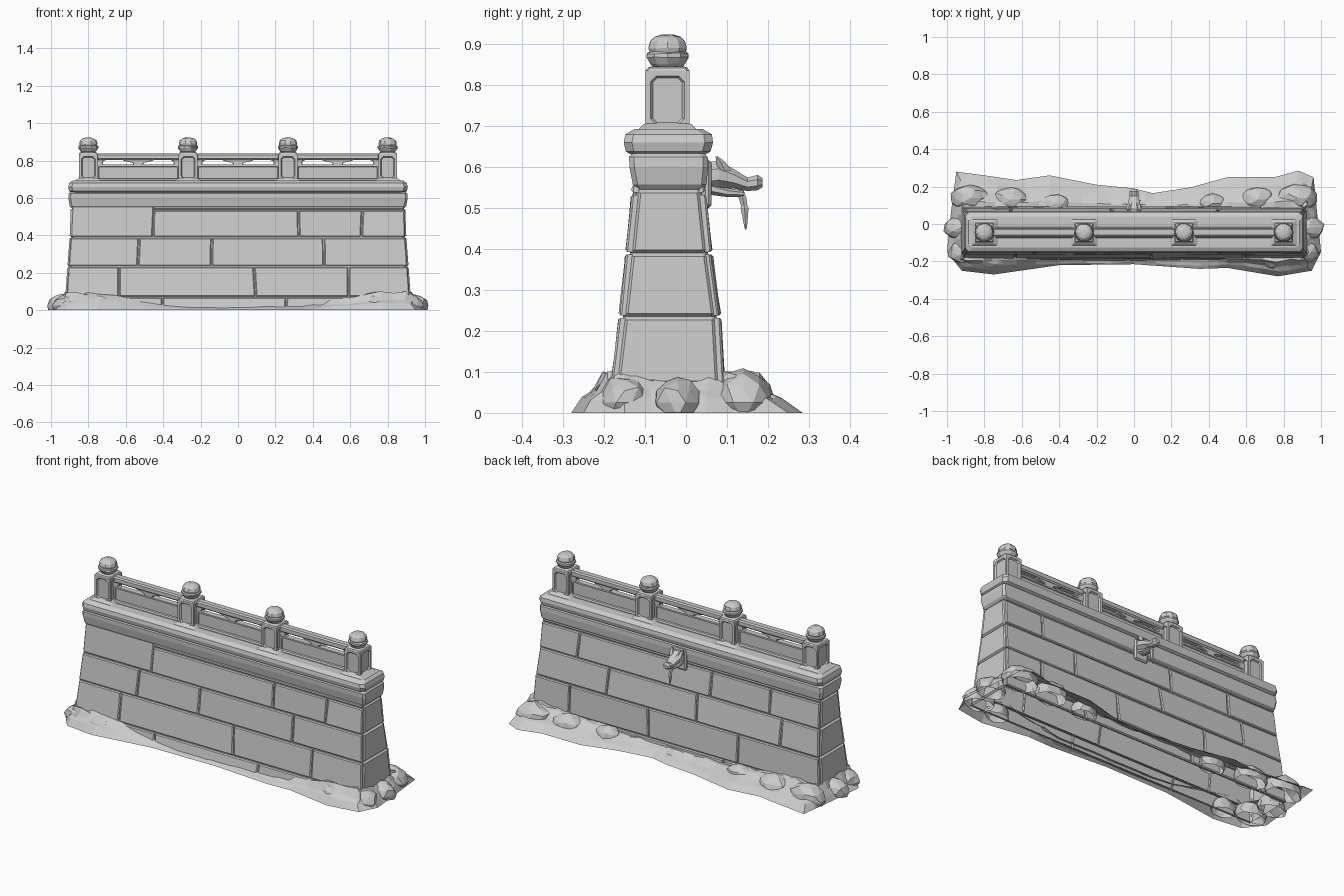
import bpy, bmesh, math, random
from mathutils import Vector

random.seed(4)
cube = bpy.data.objects.get("Cube")
if cube:
    bpy.data.objects.remove(cube, do_unlink=True)

stone = bpy.data.materials.new("grey stone")
stone.use_nodes = True
GREY = (0.6, 0.6, 0.6, 1)
stone.diffuse_color = GREY
stone.node_tree.nodes["Principled BSDF"].inputs["Base Color"].default_value = GREY

CY = -0.045                                   # railing centre line
POSTS = (-0.8, -0.267, 0.267, 0.8)


def jit(a):
    return random.uniform(-a, a)


def finish(bm, name):
    bmesh.ops.recalc_face_normals(bm, faces=bm.faces)
    me = bpy.data.meshes.new(name)
    bm.to_mesh(me)
    bm.free()
    me.materials.append(stone)
    ob = bpy.data.objects.new(name, me)
    bpy.context.collection.objects.link(ob)
    return ob


def loft(name, rings, start=True, end=True):
    """Skin a row of equal closed rings, with optional end caps."""
    bm = bmesh.new()
    loops = [[bm.verts.new(p) for p in r] for r in rings]
    n = len(loops[0])
    for a, b in zip(loops, loops[1:]):
        for i in range(n):
            j = (i + 1) % n
            bm.faces.new((a[i], a[j], b[j], b[i]))
    if start:
        bm.faces.new(loops[0])
    if end:
        bm.faces.new(loops[-1])
    return finish(bm, name)


def rect(hx, y0, y1, z, c=0.012, cx=0):
    """Horizontal rectangle with clipped corners."""
    return [(cx + x, y, z) for x, y in (
        (-hx + c, y0), (hx - c, y0), (hx, y0 + c), (hx, y1 - c),
        (hx - c, y1), (-hx + c, y1), (-hx, y1 - c), (-hx, y0 + c))]


def box(name, x0, x1, y0, y1, z0, z1, bevel=0.004, panel=0):
    """Bevelled box, optionally with sunk panels on front and back."""
    bm = bmesh.new()
    bmesh.ops.create_cube(bm, size=1)
    for v in bm.verts:
        v.co = ((x0 + x1) / 2 + v.co.x * (x1 - x0), (y0 + y1) / 2 + v.co.y * (y1 - y0),
                (z0 + z1) / 2 + v.co.z * (z1 - z0))
    if panel:
        sides = [f for f in bm.faces if abs(f.normal.y) > 0.9]
        bmesh.ops.inset_individual(bm, faces=sides, thickness=panel)
        bmesh.ops.inset_individual(bm, faces=sides, thickness=0.004, depth=-0.006)
    else:
        bmesh.ops.bevel(bm, geom=bm.edges[:], offset=bevel, segments=1, affect='EDGES')
    return finish(bm, name)


# Battered wall profile: height, half length, front y, back y
PROFILE = ((0, 0.93, -0.195, 0.097), (0.1, 0.921, -0.178, 0.091), (0.235, 0.912, -0.163, 0.084),
           (0.39, 0.9, -0.146, 0.063), (0.53, 0.895, -0.132, 0.048), (0.6, 0.89, -0.125, 0.045))


def wall_at(z):
    for a, b in zip(PROFILE, PROFILE[1:]):
        if z <= b[0]:
            t = (z - a[0]) / (b[0] - a[0])
            return [p + (q - p) * t for p, q in zip(a, b)][1:]


# Hollow core with a groove between courses
rings = []
COURSES = (0, 0.07, 0.235, 0.39, 0.545)
for z0, z1 in zip(COURSES, COURSES[1:]):
    for z, d in ((z0, 0.01), (z0 + 0.008, 0), (z1 - 0.008, 0), (z1, 0.01)):
        hx, f, b = wall_at(z)
        rings.append(rect(hx - d, f + 0.009, b - 0.009, z))
loft("wall_core", rings, start=False, end=False)


def block(name, side, z0, z1, left, right):
    """One facing block: left and right are (bottom x, top x)."""
    bm = bmesh.new()
    g = 0.003
    grid = {}
    for outer in (0, 1):
        for k, z in enumerate((z0 + g, z1 - g)):
            hx, f, b = wall_at(z)
            y = (f if side < 0 else b) - side * (0 if outer else 0.016)
            for s, x in ((0, left[k] + g), (1, right[k] - g)):
                x = max(-hx + 0.006, min(hx - 0.006, x))
                grid[outer, k, s] = bm.verts.new((x, y + (jit(0.003) if outer else 0), z))
    face = [grid[1, 0, 0], grid[1, 0, 1], grid[1, 1, 1], grid[1, 1, 0]]
    back = [grid[0, 0, 0], grid[0, 0, 1], grid[0, 1, 1], grid[0, 1, 0]]
    front = bm.faces.new(face)
    for i in range(4):
        j = (i + 1) % 4
        bm.faces.new((face[i], face[j], back[j], back[i]))
    bmesh.ops.bevel(bm, geom=front.edges[:], offset=0.005, segments=1, affect='EDGES')
    finish(bm, name)


# Facing blocks: bottom, top, joint positions
FRONT = ((0, 0.07, (-1, -0.4, 0.26, 1)), (0.07, 0.235, (-1, -0.64, 0.09, 0.59, 1)),
         (0.235, 0.39, (-1, -0.53, -0.14, 0.46, 1)), (0.39, 0.56, (-1, -0.45)),
         (0.39, 0.535, (-0.45, 0.32, 0.66, 1)), (0.535, 0.56, (-0.45, 1)))
BACK = ((0, 0.07, (-1, -0.3, 0.4, 1)), (0.07, 0.235, (-1, -0.39, 0.18, 0.69, 1)),
        (0.235, 0.39, (-1, -0.66, -0.12, 0.45, 1)),
        (0.39, 0.535, (-1, -0.58, -0.2, 0.65, 1)), (0.535, 0.56, (-1, 1)))
for label, side, courses in (("front", -1, FRONT), ("back", 1, BACK)):
    for z0, z1, xs in courses:
        joints = [(x + jit(0.006), x + jit(0.006)) for x in xs]
        for a, b in zip(joints, joints[1:]):
            block(label + "_block", side, z0, z1, a, b)

# Cornice and coping
loft("cornice", [rect(*r) for r in (
    (0.888, -0.122, 0.042, 0.545), (0.9, -0.13, 0.05, 0.558), (0.907, -0.138, 0.054, 0.6),
    (0.905, -0.139, 0.053, 0.625), (0.895, -0.128, 0.043, 0.634))], start=False)
loft("coping", [rect(*r, c=0.02) for r in (
    (0.89, -0.128, 0.043, 0.628), (0.903, -0.147, 0.06, 0.638), (0.908, -0.152, 0.066, 0.66),
    (0.902, -0.148, 0.063, 0.68), (0.885, -0.125, 0.04, 0.693))], start=False)


# Railing posts with sunk panels and round finials
def post(x):
    bm = bmesh.new()
    bmesh.ops.create_cube(bm, size=1)
    for v in bm.verts:
        v.co = (x + v.co.x * 0.1, CY + v.co.y * 0.108, 0.763 + v.co.z * 0.145)
    sides = [f for f in bm.faces if abs(f.normal.z) < 0.5]
    bmesh.ops.inset_individual(bm, faces=sides, thickness=0.018)
    corners = list({v for f in sides for v in f.verts})
    bmesh.ops.bevel(bm, geom=corners, offset=0.014, segments=1, affect='VERTICES')
    panels = [f for f in bm.faces if len(f.verts) == 8 and abs(f.normal.z) < 0.5]
    bmesh.ops.inset_individual(bm, faces=panels, thickness=0.006, depth=-0.008)
    finish(bm, "post")
    loft("post_top", [rect(h, CY - h - 0.003, CY + h + 0.003, z, 0.006, x) for h, z in (
        (0.05, 0.835), (0.046, 0.842), (0.036, 0.846))], start=False)
    loft("post_foot", [rect(h, CY - d, CY + d, z, 0.004, x) for h, d, z in (
        (0.08, 0.075, 0.688), (0.056, 0.06, 0.703), (0.05, 0.054, 0.706))], start=False)
    rings = []
    for r, z in ((0.034, 0.842), (0.044, 0.852), (0.054, 0.868), (0.053, 0.877), (0.046, 0.881),
                 (0.049, 0.89), (0.045, 0.906), (0.033, 0.917), (0.016, 0.922)):
        rings.append([(x + r * math.cos(a * math.tau / 10), CY + r * math.sin(a * math.tau / 10),
                       z + jit(0.0015)) for a in range(10)])
    loft("finial", rings)


for x in POSTS:
    post(x)

# Rails, panels and small brackets between posts
for a, b in zip(POSTS, POSTS[1:]):
    x0, x1, mid = a + 0.045, b - 0.045, (a + b) / 2
    box("top_rail", x0, x1, CY - 0.022, CY + 0.022, 0.803, 0.838, 0.007)
    box("rail_panel", x0, x1, CY - 0.016, CY + 0.016, 0.69, 0.778, panel=0.012)
    box("rail_curb", x0, x1, CY - 0.03, CY + 0.03, 0.685, 0.703, 0.006)
    loft("rail_bracket", [rect(h, CY - 0.014, CY + 0.014, z, 0.004, mid) for h, z in (
        (0.025, 0.776), (0.03, 0.788), (0.075, 0.798), (0.085, 0.805))])
    for s, px in ((1, a), (-1, b)):
        loft("rail_corner", [rect(h, CY - 0.014, CY + 0.014, z, 0.004, px + s * 0.05) for h, z in (
            (0.035, 0.776), (0.025, 0.785), (0.03, 0.797), (0.05, 0.805))])

# Beast-head spout on the back
box("spout_plate", -0.042, 0.042, 0.04, 0.062, 0.5, 0.618, 0.007)


def along_y(name, sections):
    shape = [(math.cos(a * math.tau / 8 + math.pi / 8), math.sin(a * math.tau / 8 + math.pi / 8))
             for a in range(8)]
    loft(name, [[(hw * c, y, z + hh * s) for c, s in shape] for y, z, hw, hh in sections])


along_y("spout_head", ((0.045, 0.578, 0.034, 0.036), (0.08, 0.582, 0.042, 0.036),
                       (0.115, 0.572, 0.034, 0.026), (0.15, 0.558, 0.026, 0.018),
                       (0.175, 0.562, 0.025, 0.02), (0.187, 0.562, 0.013, 0.012)))
along_y("spout_jaw", ((0.05, 0.55, 0.03, 0.018), (0.1, 0.538, 0.025, 0.012),
                      (0.14, 0.535, 0.016, 0.008)))
for s in (-1, 1):
    loft("spout_ear", [[(s * (0.026 + o) + r * math.cos(a * math.tau / 5), y + r * math.sin(a * math.tau / 5), z)
                        for a in range(5)]
                       for o, y, z, r in ((0, 0.095, 0.59, 0.016), (0.004, 0.085, 0.612, 0.012),
                                          (0.01, 0.075, 0.626, 0.003))])
loft("spout_drip", [[(r * math.cos(a * math.tau / 6), y + r * math.sin(a * math.tau / 6), z) for a in range(6)]
                    for y, z, r in ((0.132, 0.545, 0.009), (0.138, 0.525, 0.011), (0.142, 0.505, 0.009),
                                    (0.143, 0.5, 0.011), (0.145, 0.465, 0.006), (0.146, 0.447, 0.002))])

# Rocky skirt around the foot, open underneath
OUTLINE = ((-0.95, 0.28), (-0.8, 0.26), (-0.63, 0.235), (-0.45, 0.26), (-0.2, 0.21), (0, 0.19),
           (0.1, 0.165), (0.3, 0.195), (0.5, 0.25), (0.75, 0.25), (0.88, 0.285), (0.96, 0.25),
           (0.98, 0.05), (1, -0.15), (0.95, -0.25), (0.77, -0.28), (0.5, -0.235), (0.35, -0.24),
           (0, -0.215), (-0.4, -0.22), (-0.75, -0.27), (-0.92, -0.25), (-1, -0.15), (-0.98, 0.05))
edge = []
for p, q in zip(OUTLINE, OUTLINE[1:] + OUTLINE[:1]):
    edge += [Vector(p).lerp(Vector(q), t / 3) for t in range(3)]
skirt = []
for t, lift in ((0, 0), (0.25, 0.4), (0.5, 0.62), (0.75, 1), (1, 1.05)):
    ring = []
    for p in edge:
        inner = Vector((max(-0.9, min(0.9, p.x)), max(-0.17, min(0.075, p.y))))
        low = 0.05 if p.y > 0 else 0.022
        rise = max(0, min(1, (abs(p.x) - 0.35) / 0.4))
        h = low + (0.088 - low) * rise
        q = p.lerp(inner, t)
        if 0 < t < 1:
            q += Vector((jit(0.012), jit(0.006)))
        ring.append((q.x, q.y, h * lift * (1 + jit(0.15))))
    skirt.append(ring)
loft("rock_skirt", skirt, start=False, end=False)

# Boulders heaped at the ends and along the back
SPOTS = ((0.87, 0.14, 0.1), (0.66, 0.13, 0.09), (0.93, -0.02, 0.08), (0.9, -0.15, 0.085),
         (0.75, -0.19, 0.07), (0.42, 0.11, 0.07))
for s in (-1, 1):
    for x, y, r in SPOTS:
        bm = bmesh.new()
        bmesh.ops.create_icosphere(bm, subdivisions=2, radius=r)
        for v in bm.verts:
            v.co *= 1 + jit(0.08)
            v.co = (s * x + v.co.x * 1.1, y + v.co.y * 0.75, 0.025 + v.co.z * 0.8)
        bmesh.ops.bisect_plane(bm, geom=bm.verts[:] + bm.edges[:] + bm.faces[:],
                               plane_co=(0, 0, 0.001), plane_no=(0, 0, 1), clear_inner=True)
        finish(bm, "boulder")
